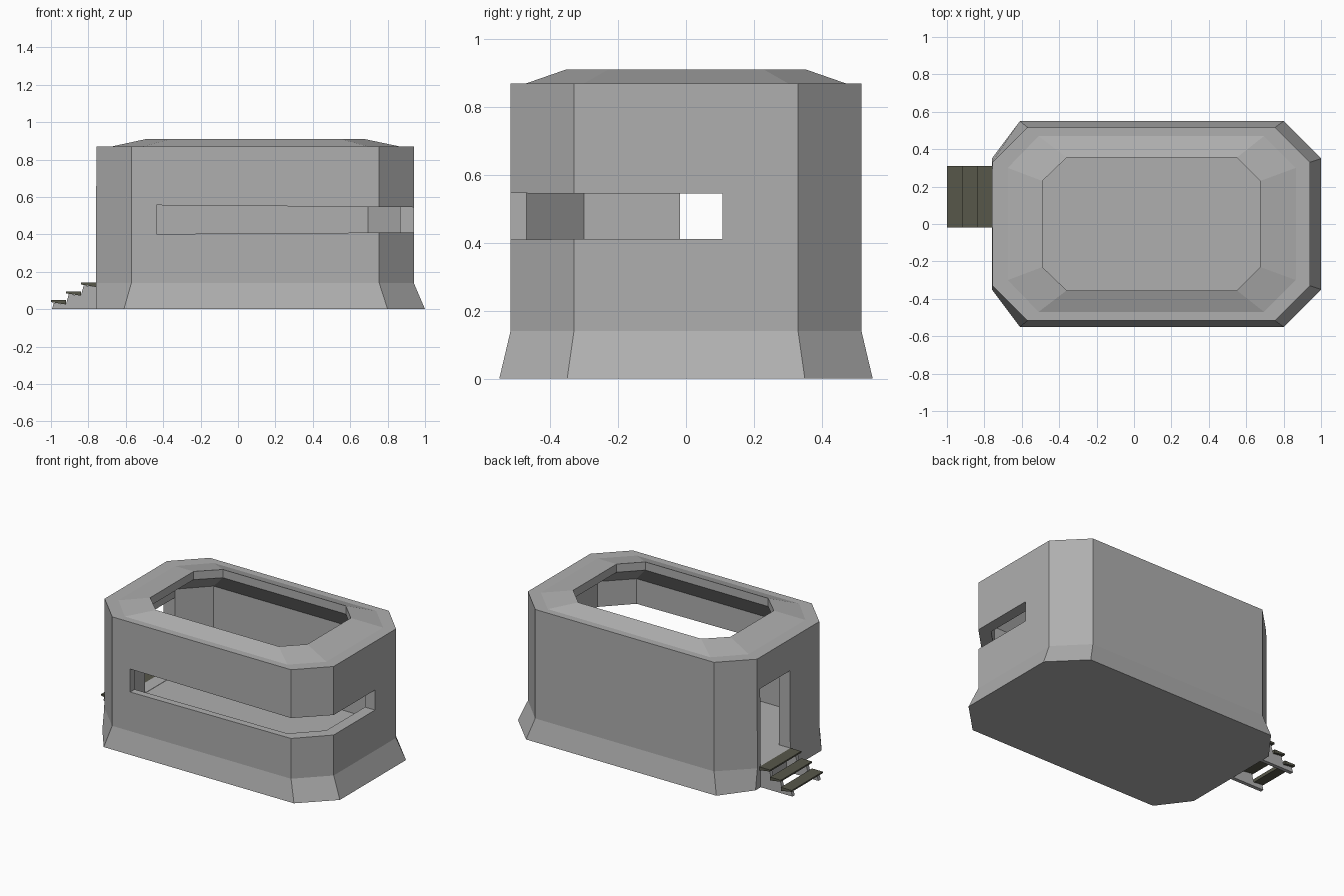
import bpy, bmesh

if "Cube" in bpy.data.objects:
    bpy.data.objects.remove(bpy.data.objects["Cube"])


def make_material(name, color):
    mat = bpy.data.materials.new(name)
    mat.diffuse_color = (*color, 1)
    mat.use_nodes = True
    mat.node_tree.nodes["Principled BSDF"].inputs["Base Color"].default_value = mat.diffuse_color
    return mat


concrete = make_material("concrete", (0.43, 0.43, 0.43))
wood = make_material("tread_wood", (0.095, 0.095, 0.068))


def finish(bm, name, mat):
    bmesh.ops.recalc_face_normals(bm, faces=bm.faces)
    mesh = bpy.data.meshes.new(name)
    bm.to_mesh(mesh)
    bm.free()
    mesh.materials.append(mat)
    obj = bpy.data.objects.new(name, mesh)
    bpy.context.collection.objects.link(obj)
    return obj


def octagon(bm, z, x0, x1, x2, x3, y_side, y_front):
    """Ring of a box with cut corners: x0/x3 are the ends, x1/x2 the front edge."""
    half = [(x0, -y_side), (x1, -y_front), (x2, -y_front), (x3, -y_side)]
    pts = half + [(x, -y) for x, y in reversed(half)]
    return [bm.verts.new((x, y, z)) for x, y in pts]


def extrude_profile(name, profile, y0, y1, mat=concrete):
    """Solid from an x/z outline between two y positions."""
    bm = bmesh.new()
    face = bm.faces.new([bm.verts.new((x, y0, z)) for x, z in profile])
    geom = bmesh.ops.extrude_face_region(bm, geom=[face])["geom"]
    verts = [g for g in geom if isinstance(g, bmesh.types.BMVert)]
    bmesh.ops.translate(bm, verts=verts, vec=(0, y1 - y0, 0))
    return finish(bm, name, mat)


def cut(obj, name, profile, y0, y1):
    """Cut an opening with an x/z outline through the walls."""
    cutter = extrude_profile(name, profile, y0, y1)
    cutter.hide_render = True
    mod = obj.modifiers.new(name, 'BOOLEAN')
    mod.operation = 'DIFFERENCE'
    mod.solver = 'EXACT'
    mod.object = cutter
    bpy.context.view_layer.objects.active = obj
    bpy.ops.object.modifier_apply(modifier=name)
    bpy.data.objects.remove(cutter)


# Bunker shell: rings from the ground up the outside, over the roof, down the inside
rings = [
    (0.00, -0.76, -0.61, 0.80, 1.00, 0.35, 0.55),     # flared foot
    (0.14, -0.76, -0.57, 0.755, 0.94, 0.33, 0.517),   # wall base
    (0.87, -0.757, -0.57, 0.755, 0.94, 0.33, 0.517),  # wall top
    (0.87, -0.675, -0.51, 0.695, 0.865, 0.30, 0.47),  # roof slope start
    (0.91, -0.49, -0.36, 0.55, 0.675, 0.23, 0.355),   # roof opening
    (0.855, -0.49, -0.36, 0.55, 0.675, 0.23, 0.355),  # opening lip
    (0.715, -0.675, -0.51, 0.695, 0.865, 0.30, 0.47), # inner wall top
    (0.14, -0.675, -0.51, 0.695, 0.865, 0.30, 0.47),  # floor
]
bm = bmesh.new()
loops = [octagon(bm, *r) for r in rings]
for a, b in zip(loops, loops[1:]):
    for i in range(8):
        j = (i + 1) % 8
        bm.faces.new((a[i], a[j], b[j], b[i]))
bm.faces.new(loops[0])
bm.faces.new(loops[-1])
bunker = finish(bm, "bunker_shell", concrete)

# Viewing slit wrapping round the front right corner, and rear doorway
cut(bunker, "slit_cutter",
    [(-0.437, 0.402), (0.94, 0.411), (1.2, 0.411),
     (1.2, 0.545), (0.94, 0.545), (-0.437, 0.556)], -0.8, 0.108)
cut(bunker, "door_cutter",
    [(-1.0, 0.142), (-0.6, 0.142), (-0.6, 0.66), (-1.0, 0.66)], -0.018, 0.297)

# Steps: two saw-tooth stringers and three wedge treads
saw = [(-0.76, 0.0), (-0.995, 0.0)]
for i in range(3):
    x, z = -1.0 + 0.08 * i, 0.048 + 0.047 * i
    saw += [(x + 0.015, z - 0.015), (x + 0.08, z - 0.022)]
    extrude_profile(f"step_tread_{i + 1}",
                    [(x, z), (x + 0.08, z), (x + 0.08, z - 0.023), (x, z - 0.01)],
                    -0.02, 0.31, wood)
for side, y in (("front", -0.005), ("back", 0.27)):
    extrude_profile(f"step_stringer_{side}", saw, y, y + 0.025)
